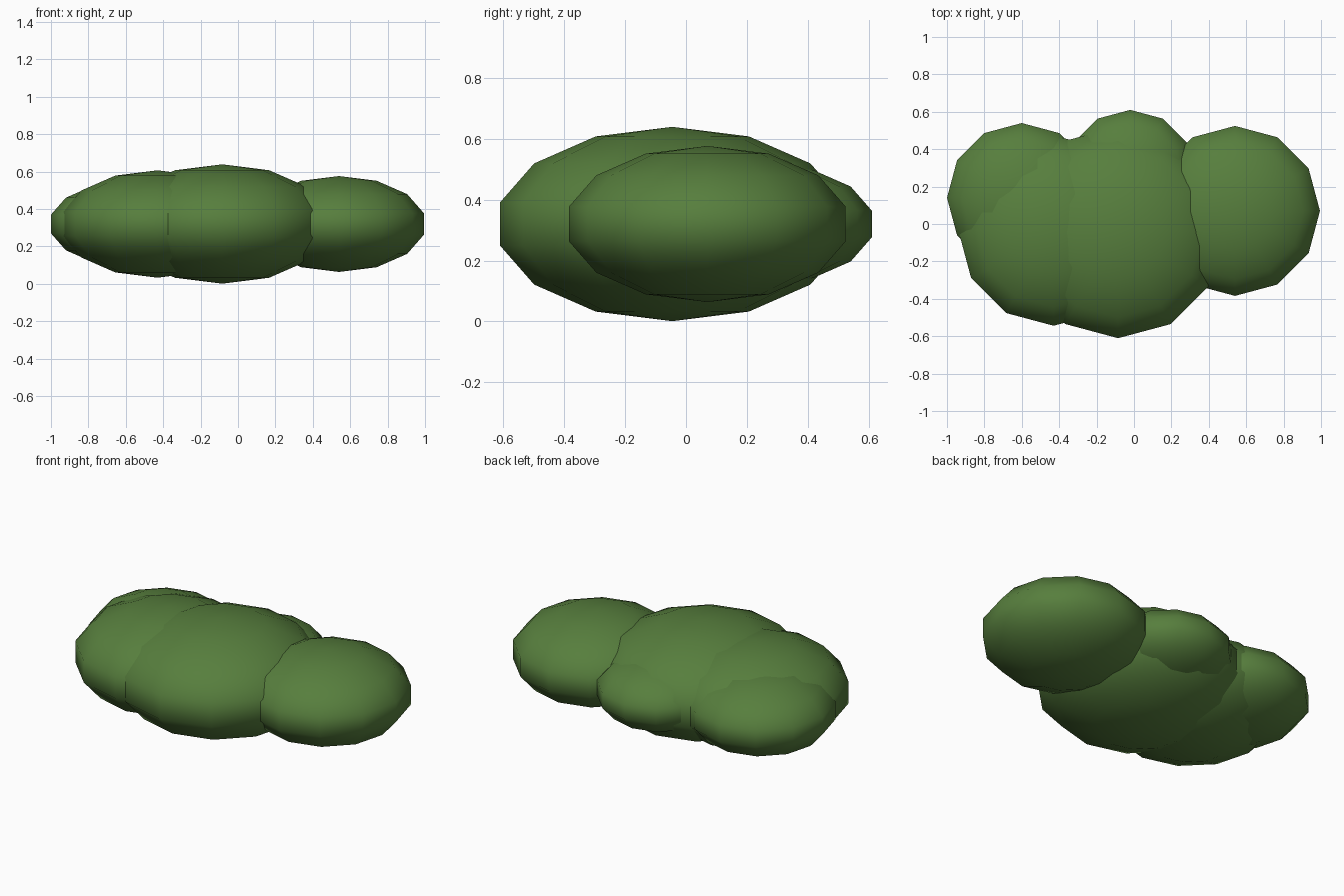
import bpy

if "Cube" in bpy.data.objects:
    bpy.data.objects.remove(bpy.data.objects["Cube"])

# Leaf green shared by every clump
leaf = bpy.data.materials.new("leaf_green")
leaf.diffuse_color = (0.095, 0.21, 0.047, 1)
leaf.use_nodes = True
leaf.node_tree.nodes["Principled BSDF"].inputs["Base Color"].default_value = leaf.diffuse_color

MID_Z = 0.32      # all clumps share one centre height
SQUASH = 0.55     # height relative to width


def clump(name, x, y, radius):
    """Flattened low-poly ball of foliage, smooth shaded."""
    bpy.ops.mesh.primitive_uv_sphere_add(segments=12, ring_count=7, radius=radius)
    ob = bpy.context.object
    ob.name = name
    ob.location = (x, y, MID_Z)
    ob.scale = (1, 1, SQUASH)
    ob.data.materials.append(leaf)
    bpy.ops.object.shade_smooth()
    return ob


# Five overlapping clumps of the bush
clump("middle_clump", -0.085, -0.045, 0.580)
clump("front_left_clump", -0.43, -0.035, 0.522)
clump("right_clump", 0.54, 0.07, 0.466)
clump("back_left_clump", -0.60, 0.14, 0.410)
clump("back_clump", -0.02, 0.26, 0.359)
